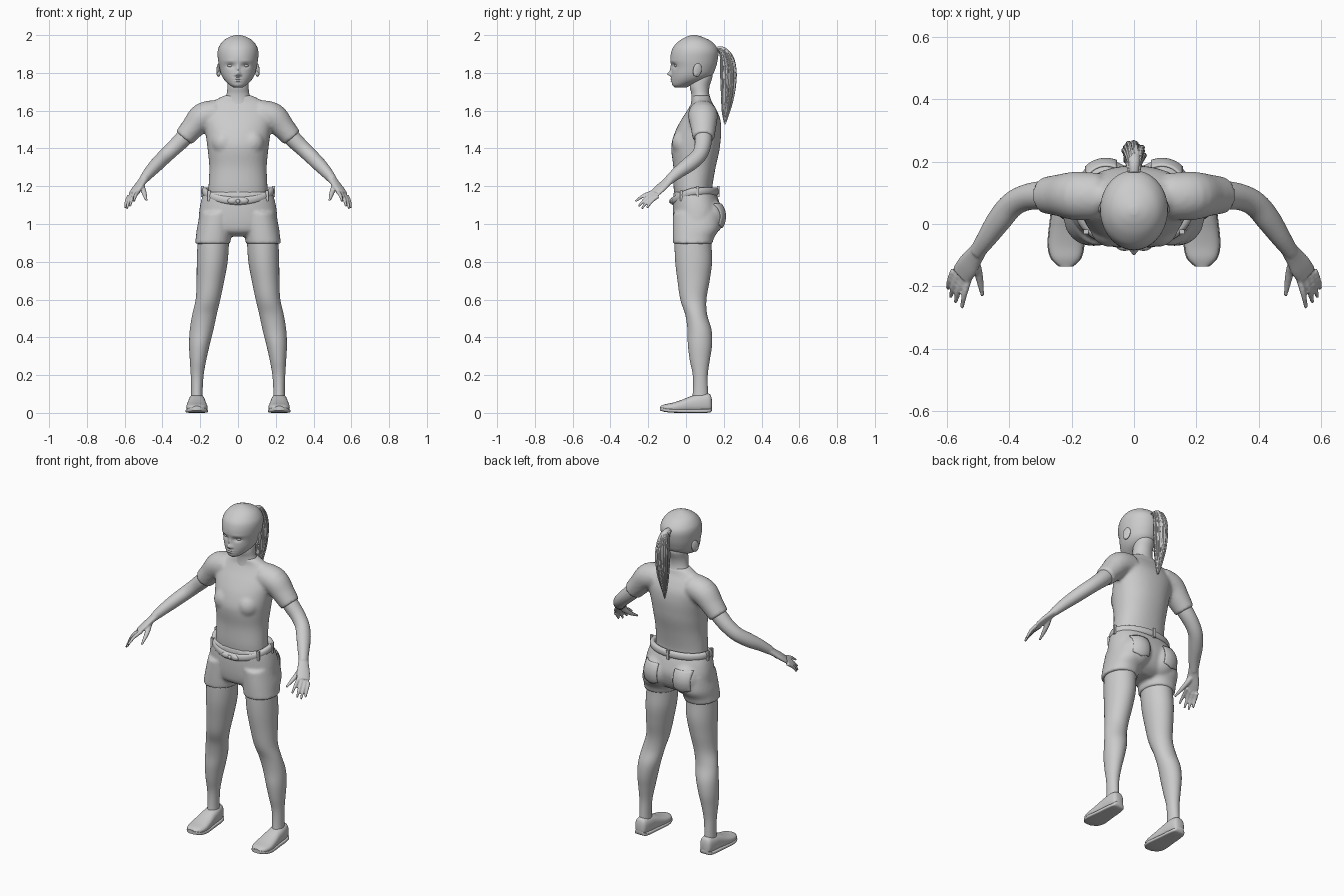
import bpy, bmesh, math, random
from mathutils import Vector, Matrix

if "Cube" in bpy.data.objects:
    bpy.data.objects.remove(bpy.data.objects["Cube"])

random.seed(4)
grey = bpy.data.materials.new("plain_grey")
grey.diffuse_color = (0.6, 0.6, 0.6, 1)
grey.use_nodes = True
grey.node_tree.nodes["Principled BSDF"].inputs["Base Color"].default_value = grey.diffuse_color


def smooth_rows(rows, k):
    """Catmull-Rom resampling of section rows."""
    out = []
    for i in range(len(rows) - 1):
        p0, p1, p2 = rows[max(i - 1, 0)], rows[i], rows[i + 1]
        p3 = rows[min(i + 2, len(rows) - 1)]
        for j in range(k):
            t = j / k
            out.append([0.5 * (2 * b + (c - a) * t + (2 * a - 5 * b + 4 * c - d) * t * t
                               + (3 * b - a - 3 * c + d) * t ** 3)
                        for a, b, c, d in zip(p0, p1, p2, p3)])
    return out + [list(rows[-1])]


def oval(c, u, v, a, b, n, p):
    pts = []
    for i in range(n):
        t = 2 * math.pi * i / n
        cs, sn = math.cos(t), math.sin(t)
        pts.append(c + u * max(a, .001) * math.copysign(abs(cs) ** (2 / p), cs)
                   + v * max(b, .001) * math.copysign(abs(sn) ** (2 / p), sn))
    return pts


def loft(bm, sections):
    rings = [[bm.verts.new(p) for p in s] for s in sections]
    n = len(rings[0])
    for r, s in zip(rings, rings[1:]):
        for i in range(n):
            bm.faces.new((r[i], r[(i + 1) % n], s[(i + 1) % n], s[i]))
    bm.faces.new(rings[0][::-1])
    bm.faces.new(rings[-1])


X, Y, Z = Vector((1, 0, 0)), Vector((0, 1, 0)), Vector((0, 0, 1))


def stack(bm, rows, n=40, k=5, p=2.0):
    """Horizontal sections: z, x0, x1, y0, y1."""
    loft(bm, [oval(Vector(((x0 + x1) / 2, (y0 + y1) / 2, z)), X, Y,
                   (x1 - x0) / 2, (y1 - y0) / 2, n, p)
              for z, x0, x1, y0, y1 in smooth_rows(rows, k)])


def wide(rows):
    """Centred sections: z, half width, y0, y1."""
    return [(z, -w, w, a, b) for z, w, a, b in rows]


def tube(bm, rows, ref, n=20, k=4, side=1):
    """Sections across a path: x, y, z, radius along ref, other radius."""
    rows = smooth_rows(rows, k)
    pts = [Vector((r[0] * side, r[1], r[2])) for r in rows]
    ref, secs = Vector(ref), []
    for i, r in enumerate(rows):
        t = (pts[min(i + 1, len(pts) - 1)] - pts[max(i - 1, 0)]).normalized()
        u = (ref - t * ref.dot(t)).normalized()
        secs.append(oval(pts[i], u, t.cross(u), r[3], r[4], n, 2))
    loft(bm, secs)


def ball(bm, c, size, rot=None):
    m = Matrix.Translation(c) @ (rot or Matrix()) @ Matrix.Diagonal((*size, 1))
    bmesh.ops.create_uvsphere(bm, u_segments=24, v_segments=16, radius=1, matrix=m)


def box(bm, c, size):
    bmesh.ops.create_cube(bm, size=1, matrix=Matrix.Translation(c) @ Matrix.Diagonal((*size, 1)))


def finish(name, bm, voxel=0, soften=2, mirror=False):
    bmesh.ops.recalc_face_normals(bm, faces=bm.faces)
    me = bpy.data.meshes.new(name)
    bm.to_mesh(me)
    bm.free()
    ob = bpy.data.objects.new(name, me)
    bpy.context.collection.objects.link(ob)
    me.materials.append(grey)
    bpy.context.view_layer.objects.active = ob
    bpy.ops.object.select_all(action='DESELECT')
    ob.select_set(True)
    bpy.ops.object.shade_smooth_by_angle(angle=math.radians(45))
    if voxel:
        m = ob.modifiers.new("fuse", 'REMESH')
        m.mode, m.voxel_size, m.use_smooth_shade = 'VOXEL', voxel, True
        m = ob.modifiers.new("soften", 'SMOOTH')
        m.factor, m.iterations = 0.5, soften
    if mirror:
        ob.modifiers.new("mirror", 'MIRROR').use_mirror_merge = False
    return ob


# Head with sculpted face
bm = bmesh.new()
stack(bm, wide([(1.722, .022, -.058, 0), (1.735, .043, -.072, .03), (1.76, .07, -.076, .10),
                (1.79, .088, -.077, .14), (1.83, .099, -.076, .158), (1.87, .106, -.083, .168),
                (1.91, .108, -.078, .171), (1.94, .1, -.065, .16), (1.97, .078, -.035, .13),
                (1.99, .046, .0, .087), (2.0, .012, .03, .055)]), n=140, k=7)
bumps = [(0, 1.794, .012, .011, .02), (0, 1.818, .009, .022, .009), (.04, 1.838, .02, .012, -.012),
         (.012, 1.788, .008, .007, .006), (0, 1.768, .02, .005, .006), (0, 1.757, .018, .005, .006),
         (0, 1.7625, .024, .002, -.003), (.045, 1.862, .03, .008, .002)]
for v in bm.verts:
    if v.co.y < .01:
        v.co.y -= sum(a * math.exp(-((abs(v.co.x) - x) / sx) ** 2 - ((v.co.z - z) / sz) ** 2)
                      for x, z, sx, sz, a in bumps)
finish("head", bm)

bm = bmesh.new()
ball(bm, (.04, -.049, 1.839), (.016, .013, .010))
finish("eye", bm, mirror=True)

bm = bmesh.new()
tilt = Matrix.Rotation(.35, 4, 'Z') @ Matrix.Rotation(-.2, 4, 'X')
ball(bm, (.103, .06, 1.815), (.008, .024, .036), tilt)
ball(bm, (.103, .052, 1.797), (.011, .014, .016), tilt)
finish("ear", bm, mirror=True)

bm = bmesh.new()
stack(bm, wide([(1.61, .09, .02, .15), (1.65, .075, .028, .135), (1.69, .06, .028, .123),
                (1.73, .056, .02, .125), (1.78, .056, .03, .14), (1.81, .05, .03, .13)]))
finish("neck", bm)

# Ponytail of tapered locks around a core
core = [(0, .165, 1.925, .015, .014), (0, .198, 1.917, .02, .02), (0, .22, 1.87, .028, .03),
        (0, .226, 1.79, .032, .035), (0, .222, 1.69, .026, .029), (0, .212, 1.61, .014, .018),
        (0, .206, 1.545, .003, .003)]
bm = bmesh.new()
tube(bm, core, X)
for i in range(30):
    a, f = random.uniform(0, 6.28), random.uniform(.85, 1.1)
    end = random.uniform(-.02, .04)
    tube(bm, [(x + math.cos(a + j * .1) * u * f, y + math.sin(a + j * .1) * w * f,
               z + end * (j / 6) ** 2, r, r) for j, ((x, y, z, u, w), r) in
              enumerate(zip(core, (.004, .006, .007, .008, .007, .005, .001)))], X, n=7, k=3)
finish("ponytail", bm)

# Shirt: trunk and sleeves fused
bm = bmesh.new()
stack(bm, wide([(1.14, .158, -.06, .14), (1.2, .156, -.066, .14), (1.3, .152, -.067, .157),
                (1.38, .159, -.077, .175), (1.43, .165, -.076, .182), (1.5, .175, -.053, .187),
                (1.56, .185, -.02, .18), (1.61, .168, .012, .158), (1.65, .13, .032, .135),
                (1.68, .075, .03, .128)]), n=48, p=2.2)
for s in (1, -1):
    tube(bm, [(.11, .088, 1.585, .075, .072), (.185, .09, 1.568, .078, .074),
              (.24, .092, 1.51, .067, .062), (.287, .092, 1.455, .058, .054)], Y, n=32, side=s)
    ball(bm, (.075 * s, -.012, 1.43), (.065, .062, .07))
finish("shirt", bm, voxel=.01, soften=4)

# Arms and hands
bm = bmesh.new()
tube(bm, [(.22, .092, 1.53, .045, .045), (.29, .092, 1.452, .046, .045),
          (.345, .085, 1.398, .042, .041), (.39, .062, 1.355, .041, .039),
          (.43, .015, 1.315, .041, .037), (.47, -.043, 1.272, .033, .031),
          (.503, -.09, 1.232, .026, .023)], Y, n=28)
across = (.05, .03, -.02)
tube(bm, [(.495, -.08, 1.24, .027, .022), (.515, -.108, 1.215, .032, .018),
          (.535, -.138, 1.188, .038, .016), (.553, -.165, 1.163, .036, .013)], across)
fingers = [((.528, -.172, 1.17), (.551, -.268, 1.12)), ((.546, -.17, 1.16), (.572, -.252, 1.093)),
           ((.563, -.162, 1.152), (.587, -.234, 1.082)), ((.577, -.148, 1.147), (.597, -.207, 1.085))]
for a, b in fingers:
    a, b = Vector(a), Vector(b)
    m = a.lerp(b, .5) + Vector((.003, -.003, .006))
    tube(bm, [(*a, .011, .011), (*m, .0095, .0095), (*b, .006, .006)], X, n=12)
tube(bm, [(.512, -.11, 1.212, .015, .015), (.5, -.15, 1.175, .014, .013),
          (.492, -.19, 1.148, .011, .01), (.485, -.23, 1.125, .006, .006)], X, n=12)
finish("arm_and_hand", bm, voxel=.005, soften=2, mirror=True)

# Shorts: hips, seat and leg openings fused
bm = bmesh.new()
stack(bm, wide([(1.17, .181, -.066, .156), (1.12, .196, -.069, .175), (1.06, .206, -.07, .188),
                (1.0, .205, -.066, .175), (.96, .17, -.055, .15), (.935, .09, -.02, .11)]),
      n=48, p=2.3)
for s in (1, -1):
    ball(bm, (.09 * s, .115, 1.04), (.092, .092, .1))
    rows = [(1.06, .02, .2, -.068, .18), (.98, .03, .217, -.07, .178), (.93, .037, .223, -.07, .15),
            (.895, .042, .228, -.069, .14)]
    stack(bm, [(z, *sorted((a * s, b * s)), c, d) for z, a, b, c, d in rows], p=2.2)
shorts = finish("shorts", bm, voxel=.009, soften=3)

# Back pockets wrapped on the seat
bm = bmesh.new()
bmesh.ops.create_grid(bm, x_segments=12, y_segments=12, size=1,
                      matrix=Matrix.Translation((.105, .32, 1.05)) @ Matrix.Rotation(math.pi / 2, 4, 'X')
                      @ Matrix.Diagonal((.05, .056, 1, 1)))
for v in bm.verts:
    if v.co.z < 1.03:
        v.co.z -= .015 * (1 - abs(v.co.x - .105) / .05)
pocket = finish("back_pocket", bm)
m = pocket.modifiers.new("wrap", 'SHRINKWRAP')
m.target, m.wrap_method, m.offset = shorts, 'PROJECT', .003
m.use_project_y, m.use_negative_direction, m.use_positive_direction = True, True, False
m = pocket.modifiers.new("thickness", 'SOLIDIFY')
m.thickness, m.offset = .007, 0
pocket.modifiers.new("mirror", 'MIRROR')

# Belt dipping at the front
def belt_point(t):
    dip = max(0, -math.sin(t)) ** 1.5
    return Vector((.176 * math.cos(t), .046 + .112 * math.sin(t), 1.172 - .05 * dip))


bm = bmesh.new()
N = 64
rings = []
for i in range(N):
    c = belt_point(2 * math.pi * i / N)
    out = Vector((c.x / .176, (c.y - .046) / .112, 0)).normalized()
    rings.append([bm.verts.new(p) for p in oval(c, out, Z, .015, .021, 14, 2.4)])
for i in range(N):
    r, s = rings[i], rings[(i + 1) % N]
    for j in range(14):
        bm.faces.new((r[j], r[(j + 1) % 14], s[(j + 1) % 14], s[j]))
finish("belt", bm)

bm = bmesh.new()
for dx in (-.03, .03):
    ball(bm, (dx, -.072, 1.123), (.026, .014, .017))
ball(bm, (0, -.078, 1.12), (.011, .012, .012))
finish("belt_knot", bm)

bm = bmesh.new()
for t in (.15, .27, .5, .73, .85):
    c = belt_point(2 * math.pi * (t - .25))
    out = Vector((c.x, c.y - .046, 0)).normalized() * .013
    box(bm, c + out, (.016, .014, .056))
finish("belt_loops", bm)

# Bare legs
bm = bmesh.new()
stack(bm, [(.98, .045, .208, -.055, .14), (.9, .048, .214, -.06, .135), (.8, .055, .218, -.057, .138),
           (.7, .073, .219, -.045, .125), (.6, .094, .224, -.03, .108), (.52, .113, .242, -.004, .112),
           (.44, .13, .255, .008, .135), (.36, .15, .259, .01, .138), (.28, .168, .255, .02, .126),
           (.2, .182, .25, .036, .115), (.12, .187, .248, .037, .116), (.05, .185, .25, .03, .12)])
finish("leg", bm, mirror=True)

# Slip-on shoes with soles: y, half width, bottom, top
last = [(.137, .018, .015, .07), (.125, .034, .004, .1), (.08, .043, .002, .102), (.03, .047, .002, .09),
        (-.02, .053, .002, .07), (-.07, .056, .003, .054), (-.11, .046, .007, .046), (-.136, .02, .014, .036)]
for name, p, grow in (("shoe", 2.5, 0), ("shoe_sole", 5, .003)):
    bm = bmesh.new()
    secs = []
    for y, w, lo, hi in smooth_rows(last, 4):
        if grow:
            lo, hi = lo - .002, lo + .018
        secs.append(oval(Vector((.218, y * (1 + grow), (lo + hi) / 2)), X, Z,
                         w + grow, (hi - lo) / 2, 32, p))
    loft(bm, secs)
    finish(name, bm, mirror=True)
